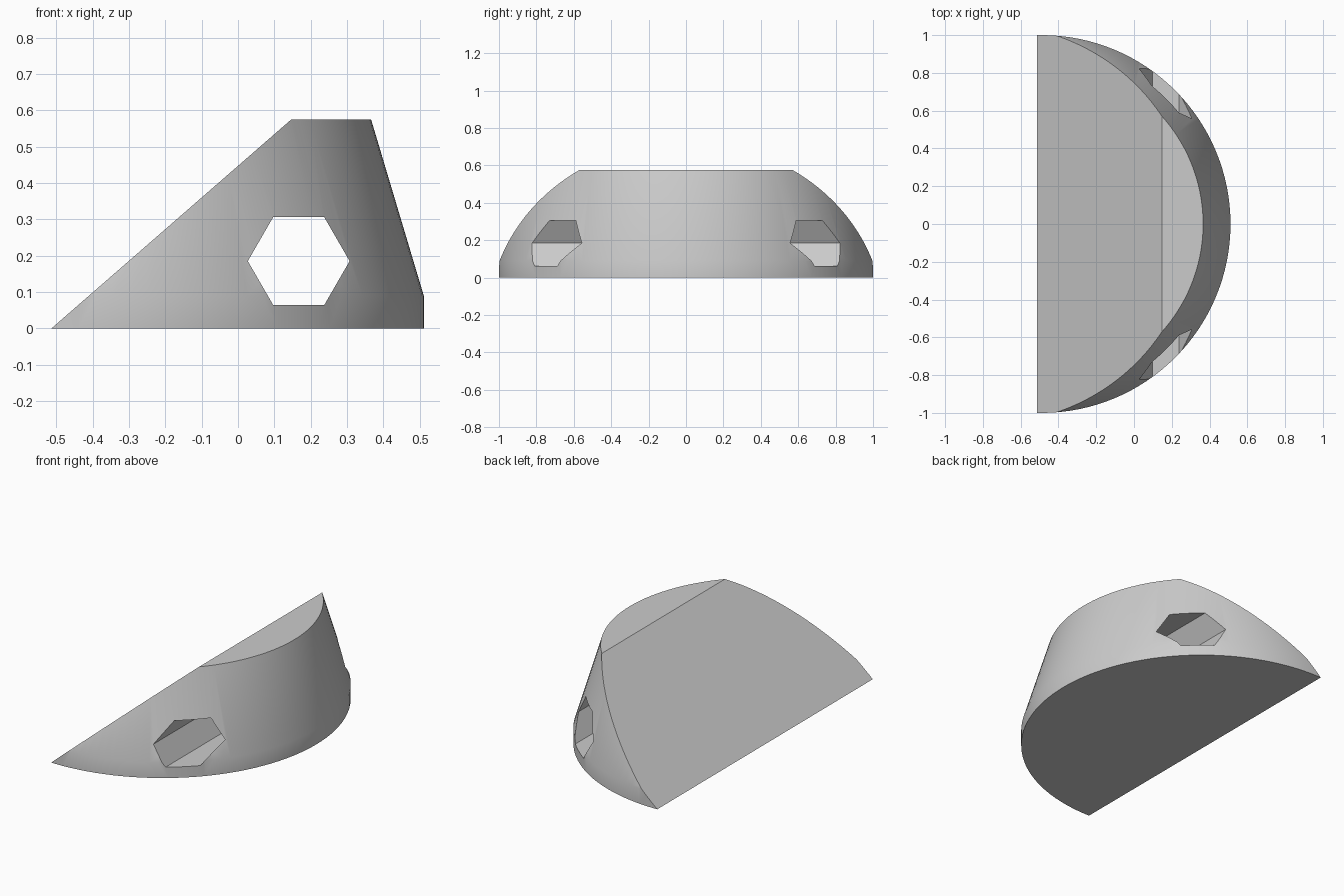
import bpy
import bmesh
import math
from mathutils import Vector

cube = bpy.data.objects.get("Cube")
if cube:
    bpy.data.objects.remove(cube, do_unlink=True)

AXIS_X = -0.489          # axis of the turned body
SEGMENTS = 128
HEIGHT = 0.575
TIP_X, TOP_X = -0.513, 0.147   # foot and head of the sloped cut

grey = bpy.data.materials.new("plain grey")
grey.use_nodes = True
grey.diffuse_color = (0.6, 0.6, 0.6, 1)
grey.node_tree.nodes["Principled BSDF"].inputs["Base Color"].default_value = (0.6, 0.6, 0.6, 1)


def make_object(name, bm):
    bmesh.ops.recalc_face_normals(bm, faces=bm.faces)
    mesh = bpy.data.meshes.new(name)
    bm.to_mesh(mesh)
    bm.free()
    mesh.materials.append(grey)
    obj = bpy.data.objects.new(name, mesh)
    bpy.context.collection.objects.link(obj)
    return obj


# Turned body: short straight rim, then a tapering wall
bm = bmesh.new()
rings = []
for radius, z in ((1.0, 0.0), (1.0, 0.09), (0.855, HEIGHT)):
    rings.append([bm.verts.new((AXIS_X + radius * math.cos(a), radius * math.sin(a), z))
                  for a in (math.tau * i / SEGMENTS for i in range(SEGMENTS))])
for low, high in zip(rings, rings[1:]):
    for i in range(SEGMENTS):
        j = (i + 1) % SEGMENTS
        bm.faces.new((low[i], low[j], high[j], high[i]))
bm.faces.new(rings[0])
bm.faces.new(rings[-1])

# Sloped flat cut across the back of the body
cut = bmesh.ops.bisect_plane(
    bm, geom=bm.verts[:] + bm.edges[:] + bm.faces[:], dist=1e-5,
    plane_co=Vector((TIP_X, 0, 0)),
    plane_no=Vector((-HEIGHT, 0, TOP_X - TIP_X)), clear_outer=True)
bmesh.ops.holes_fill(bm, edges=[e for e in bm.edges if e.is_boundary], sides=0)
body = make_object("wedge_body", bm)

# Hexagonal passage running front to back
bm = bmesh.new()
ends = [[bm.verts.new((0.167 + 0.14 * math.cos(math.pi * i / 3), y,
                       0.185 + 0.14 * math.sin(math.pi * i / 3))) for i in range(6)]
        for y in (-1.5, 1.5)]
for i in range(6):
    j = (i + 1) % 6
    bm.faces.new((ends[0][i], ends[0][j], ends[1][j], ends[1][i]))
for end in ends:
    bm.faces.new(end)
cutter = make_object("hex_cutter", bm)
cutter.hide_render = True

hole = body.modifiers.new("hex_hole", 'BOOLEAN')
hole.operation = 'DIFFERENCE'
hole.solver = 'EXACT'
hole.object = cutter

bpy.ops.object.select_all(action='DESELECT')
body.select_set(True)
bpy.context.view_layer.objects.active = body
bpy.ops.object.modifier_apply(modifier=hole.name)
bpy.data.objects.remove(cutter, do_unlink=True)
bpy.ops.object.shade_smooth_by_angle(angle=math.radians(30))
